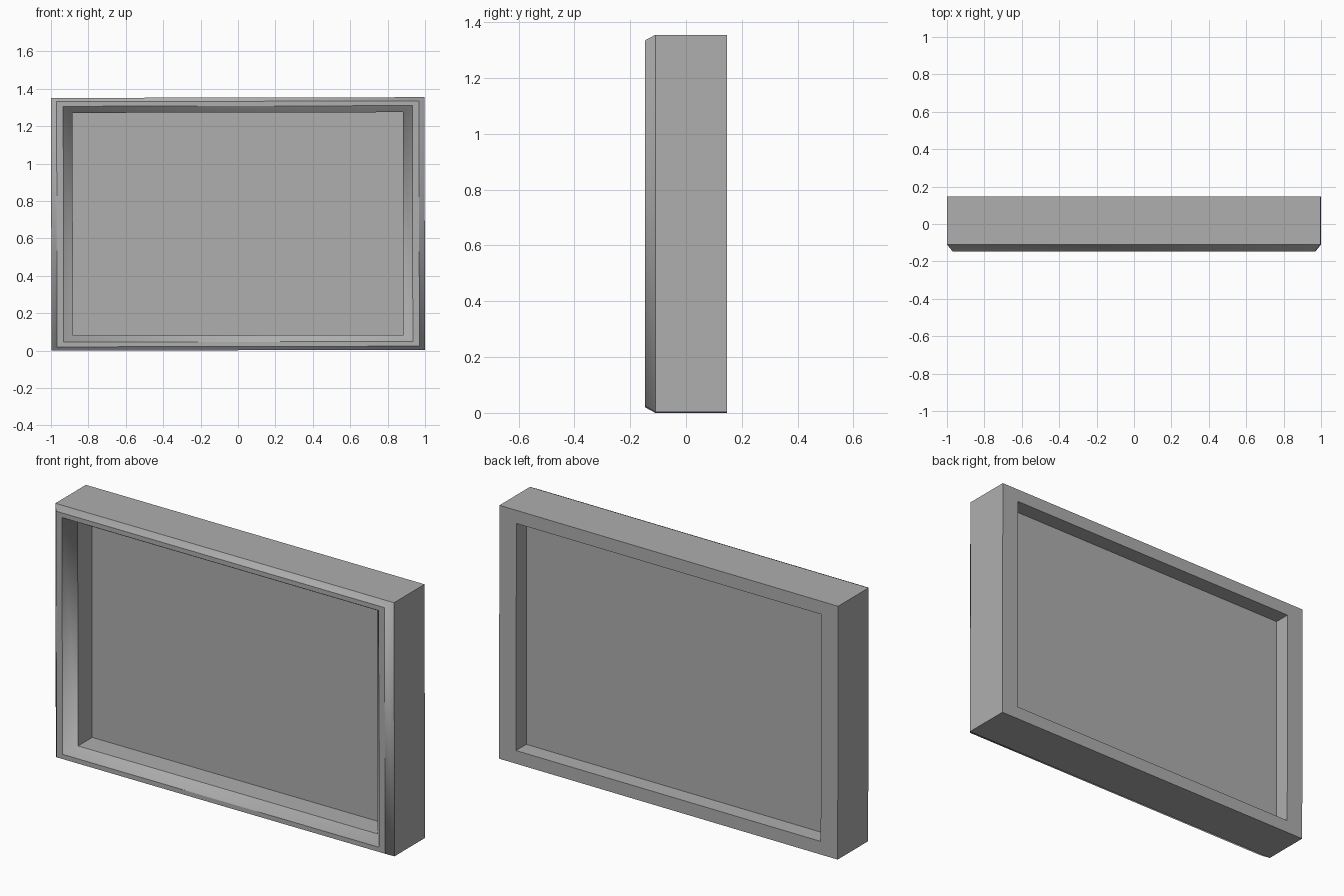
import bpy
import bmesh
from mathutils import Matrix, Vector

default_cube = bpy.data.objects.get("Cube")
if default_cube:
    bpy.data.objects.remove(default_cube, do_unlink=True)

HALF_W, HALF_H, TILT = 0.9985, 0.6755, -0.002
CENTRE = Vector((0, 0, HALF_H + 0.002))
GREY = (0.425, 0.425, 0.425, 1)

grey = bpy.data.materials.new("mid grey")
grey.use_nodes = True
grey.diffuse_color = GREY
grey.node_tree.nodes["Principled BSDF"].inputs["Base Color"].default_value = GREY


def finish(name, bm):
    """Turn the bmesh into an object, very slightly tilted as a whole."""
    bmesh.ops.recalc_face_normals(bm, faces=bm.faces[:])
    bm.transform(Matrix.Translation(CENTRE) @ Matrix.Rotation(TILT, 4, "Y"))
    mesh = bpy.data.meshes.new(name)
    bm.to_mesh(mesh)
    bm.free()
    mesh.materials.append(grey)
    obj = bpy.data.objects.new(name, mesh)
    bpy.context.collection.objects.link(obj)


# Frame moulding: inset in x, inset in z, depth y
profile = [
    (0, 0, 0.147),            # outer back edge
    (0, 0, -0.11),            # start of the outer chamfer
    (0.03, 0.02, -0.147),     # front lip
    (0.065, 0.045, -0.147),
    (0.115, 0.08, -0.087),    # end of the inner bevel
    (0.115, 0.08, 0.032),     # ledge against the panel
    (0.1, 0.07, 0.032),
    (0.1, 0.07, 0.147),       # back rebate
]
SOFT = (1, 3)                 # sloping bands blend around the corners
corners = [(-1, -1), (1, -1), (1, 1), (-1, 1)]

bm = bmesh.new()
rings = [[bm.verts.new((sx * (HALF_W - ix), y, sz * (HALF_H - iz))) for sx, sz in corners]
         for ix, iz, y in profile]
soft_mitres = []
for i, ring in enumerate(rings):
    following = rings[(i + 1) % len(rings)]
    for k in range(4):
        n = (k + 1) % 4
        face = bm.faces.new((ring[k], ring[n], following[n], following[k]))
        face.smooth = i in SOFT
    if i in SOFT:
        soft_mitres += [bm.edges.get((ring[k], following[k])) for k in range(4)]
for edge in bm.edges:
    edge.smooth = edge in soft_mitres
finish("picture_frame", bm)

# Backing panel held in the rebate
front, back = 0.032, 0.06
bm = bmesh.new()
bmesh.ops.create_cube(bm, size=1)
bmesh.ops.scale(bm, verts=bm.verts[:],
                vec=(2 * (HALF_W - 0.1), back - front, 2 * (HALF_H - 0.07)))
bmesh.ops.translate(bm, verts=bm.verts[:], vec=(0, (front + back) / 2, 0))
finish("backing_panel", bm)
